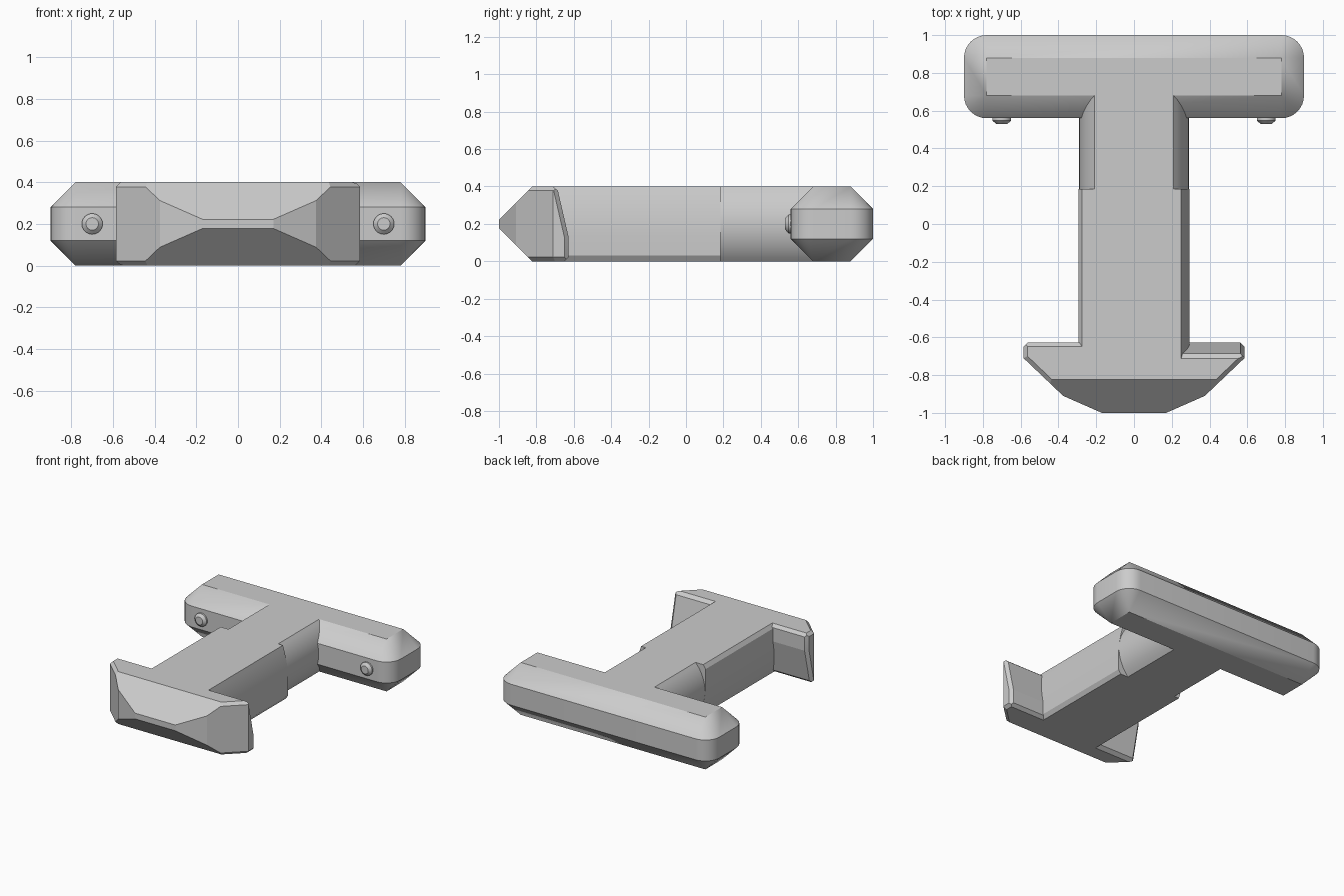
import bpy, bmesh, math
from mathutils import Vector, Matrix

cube = bpy.data.objects.get("Cube")
if cube:
    bpy.data.objects.remove(cube, do_unlink=True)

grey = bpy.data.materials.new("plain_grey")
grey.use_nodes = True
grey.diffuse_color = (0.6, 0.6, 0.6, 1)
grey.node_tree.nodes["Principled BSDF"].inputs["Base Color"].default_value = (0.6, 0.6, 0.6, 1)

MID = 0.2    # height of the long axis
TOP = 0.4


def finish(name, bm, angle=25):
    bmesh.ops.remove_doubles(bm, verts=bm.verts, dist=0.0005)
    bmesh.ops.recalc_face_normals(bm, faces=bm.faces)
    mesh = bpy.data.meshes.new(name)
    bm.to_mesh(mesh)
    bm.free()
    mesh.materials.append(grey)
    obj = bpy.data.objects.new(name, mesh)
    bpy.context.collection.objects.link(obj)
    bpy.ops.object.select_all(action='DESELECT')
    bpy.context.view_layer.objects.active = obj
    obj.select_set(True)
    bpy.ops.object.shade_smooth_by_angle(angle=math.radians(angle))
    return obj


def loft(name, rings):
    """Skin equal-length rings of points and cap both ends."""
    bm = bmesh.new()
    rows = [[bm.verts.new(p) for p in ring] for ring in rings]
    n = len(rows[0])
    for a, b in zip(rows, rows[1:]):
        for i in range(n):
            j = (i + 1) % n
            bm.faces.new((a[i], a[j], b[j], b[i]))
    bm.faces.new(rows[0])
    bm.faces.new(rows[-1])
    return finish(name, bm)


def turned(profile):
    """Append the profile's copy turned half way round the long axis."""
    return profile + [(-x, 2 * MID - z) for x, z in profile]


def shaft(name, profile, y0, y1):
    return loft(name, [[(x, y, z) for x, z in turned(profile)] for y in (y0, y1)])


# Crossbar grip: rounded outline, chamfered to sharp-cornered top and bottom
def grip_ring(r, z, steps=8):
    ring = []
    for q, (cx, cy) in enumerate([(0.78, 0.88), (-0.78, 0.88), (-0.78, 0.68), (0.78, 0.68)]):
        for i in range(steps + 1):
            a = math.pi / 2 * (q + i / steps)
            ring.append((cx + r * math.cos(a), cy + r * math.sin(a), z))
    return ring


R = 0.12
loft("grip", [grip_ring(0, 0), grip_ring(R, R), grip_ring(R, TOP - R), grip_ring(0, TOP)])

# Round pegs on the front of the grip
for side, x in (("left", 0.7), ("right", -0.7)):
    loft(side + "_peg", [[(x + r * math.cos(a), y, MID + r * math.sin(a))
                          for a in (math.tau * i / 24 for i in range(24))]
                         for r, y in ((0.05, 0.57), (0.05, 0.548), (0.03, 0.53))])

# Rear shaft: round bar with flat top and bottom
half = math.asin(MID / 0.29)
shaft("rear_shaft", [(0.29 * math.cos(a), MID + 0.29 * math.sin(a))
                     for a in (half * (1 - i / 8) for i in range(17))], 0.17, 0.7)

# Front shaft: one curved flank, chamfered at its wide edge
flank = []
for i in range(13):
    z = TOP - 0.37 * i / 12
    flank.append((0.295 - 0.045 * max(0, (z - 0.13) / 0.27) ** 2, z))
shaft("front_shaft", flank + [(0.275, 0)], -0.8, 0.185)


# Hooked head: half block trimmed by planes, then turned to make the other half
def plane(normal, point):
    n = Vector(normal).normalized()
    return n, n.dot(Vector(point))


def cut(bm, n, d):
    res = bmesh.ops.bisect_plane(bm, geom=bm.verts[:] + bm.edges[:] + bm.faces[:],
                                 plane_co=n * (d / n.length_squared), plane_no=n,
                                 clear_outer=True)
    edges = [e for e in res["geom_cut"] if isinstance(e, bmesh.types.BMEdge)]
    if edges:
        bmesh.ops.holes_fill(bm, edges=edges, sides=0)


planes = {
    "top": plane((0, 0, 1), (0, 0, TOP)),
    "bottom": plane((0, 0, -1), (0, 0, 0)),
    "tip": plane((0, -1, 0), (0, -1, 0)),
    "facet": plane((0.09, -0.205, 0), (0.17, -1, 0)),
    "diagonal": plane((0.2, -0.21, 0), (0.375, -0.91, 0)),
    "end": plane((1, 0, 0), (0.585, 0, 0)),
    "back": plane((0, 1, 0), (0, -0.627, 0)),
    "slope": plane((0, 0.26, 0.06), (0, -0.63, 0.14)),
    "upper_wedge": plane((0, -1, 1), (0, -1, MID + 0.022)),
    "lower_wedge": plane((0, -1, -1), (0, -1, MID - 0.022)),
}
chamfers = [("top", "diagonal"), ("bottom", "diagonal"), ("top", "end"), ("bottom", "end"),
            ("top", "slope"), ("bottom", "back"), ("end", "slope"), ("end", "back")]

bm = bmesh.new()
bmesh.ops.create_cube(bm, size=2, matrix=Matrix.Translation((1, -1, 0)))
for n, d in planes.values():
    cut(bm, n, d)
for a, b in chamfers:
    cut(bm, planes[a][0] + planes[b][0], planes[a][1] + planes[b][1] - 0.022)
bm.normal_update()
bmesh.ops.delete(bm, geom=[f for f in bm.faces if f.normal.x < -0.99], context='FACES')
copy = bmesh.ops.duplicate(bm, geom=bm.verts[:] + bm.edges[:] + bm.faces[:])
bmesh.ops.rotate(bm, verts=[v for v in copy["geom"] if isinstance(v, bmesh.types.BMVert)],
                 cent=(0, 0, MID), matrix=Matrix.Rotation(math.pi, 3, 'Y'))
finish("hooked_head", bm, 10)
